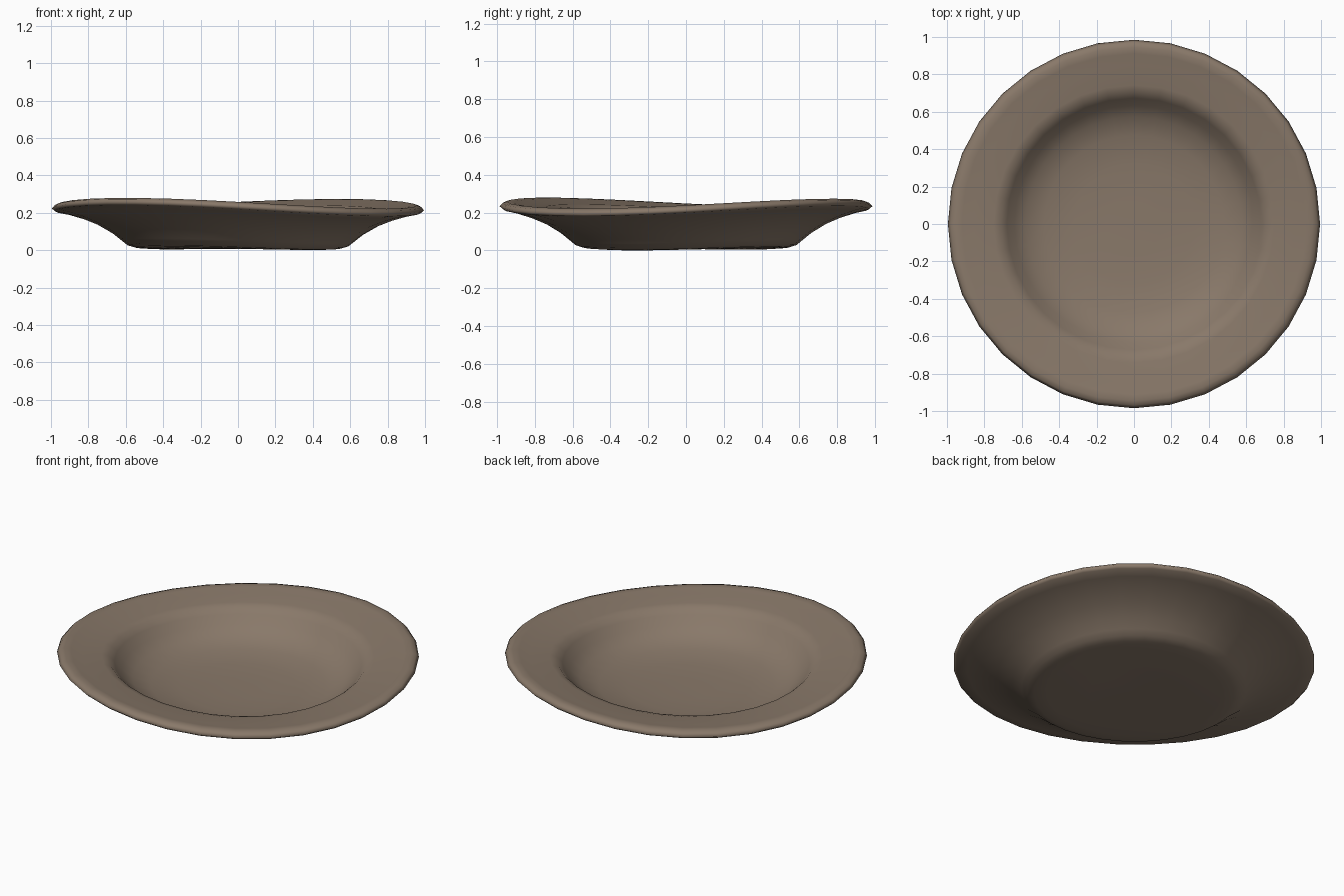
import bpy, bmesh, math

cube = bpy.data.objects.get("Cube")
if cube:
    bpy.data.objects.remove(cube, do_unlink=True)

# Glazed clay colour
clay = bpy.data.materials.new("brown_clay")
clay.use_nodes = True
colour = (0.25, 0.19, 0.142, 1)
clay.diffuse_color = colour
clay.node_tree.nodes["Principled BSDF"].inputs["Base Color"].default_value = colour

SIDES = 32
# Cross-section (radius, height): well floor, wall, rim, lip, underside, foot
profile = [
    (0.15, 0.040), (0.32, 0.045), (0.48, 0.062), (0.58, 0.095), (0.64, 0.14),
    (0.68, 0.185), (0.71, 0.214), (0.75, 0.226), (0.86, 0.234), (0.92, 0.247),
    (0.955, 0.251), (0.98, 0.243), (0.995, 0.226), (0.98, 0.212),
    (0.92, 0.199), (0.84, 0.174), (0.75, 0.137), (0.67, 0.09), (0.62, 0.05),
    (0.59, 0.026), (0.55, 0.014), (0.48, 0.009), (0.25, 0.007),
]


def warp(x, y, z):
    """Hand-made wobble: opposite quadrants lift and dip, more at the rim."""
    lift = 0.054 * x * y - 0.008 * (x * x - y * y) - 0.005 * x
    return (x, y * 0.99, max(0.0, z + lift))


# Lathe the section around z
bm = bmesh.new()
rings = []
for r, z in profile:
    ring = []
    for i in range(SIDES):
        a = math.tau * i / SIDES
        ring.append(bm.verts.new(warp(r * math.cos(a), r * math.sin(a), z)))
    rings.append(ring)

for inner, outer in zip(rings, rings[1:]):
    for i in range(SIDES):
        j = (i + 1) % SIDES
        bm.faces.new((inner[i], outer[i], outer[j], inner[j]))

# Close the well floor and the foot with fans
for ring, z in ((rings[0], 0.039), (rings[-1], 0.007)):
    centre = bm.verts.new((0, 0, z))
    for i in range(SIDES):
        bm.faces.new((centre, ring[i], ring[(i + 1) % SIDES]))

bmesh.ops.recalc_face_normals(bm, faces=bm.faces)
for face in bm.faces:
    face.smooth = True

mesh = bpy.data.meshes.new("plate")
bm.to_mesh(mesh)
bm.free()
mesh.materials.append(clay)
plate = bpy.data.objects.new("plate", mesh)
bpy.context.collection.objects.link(plate)
